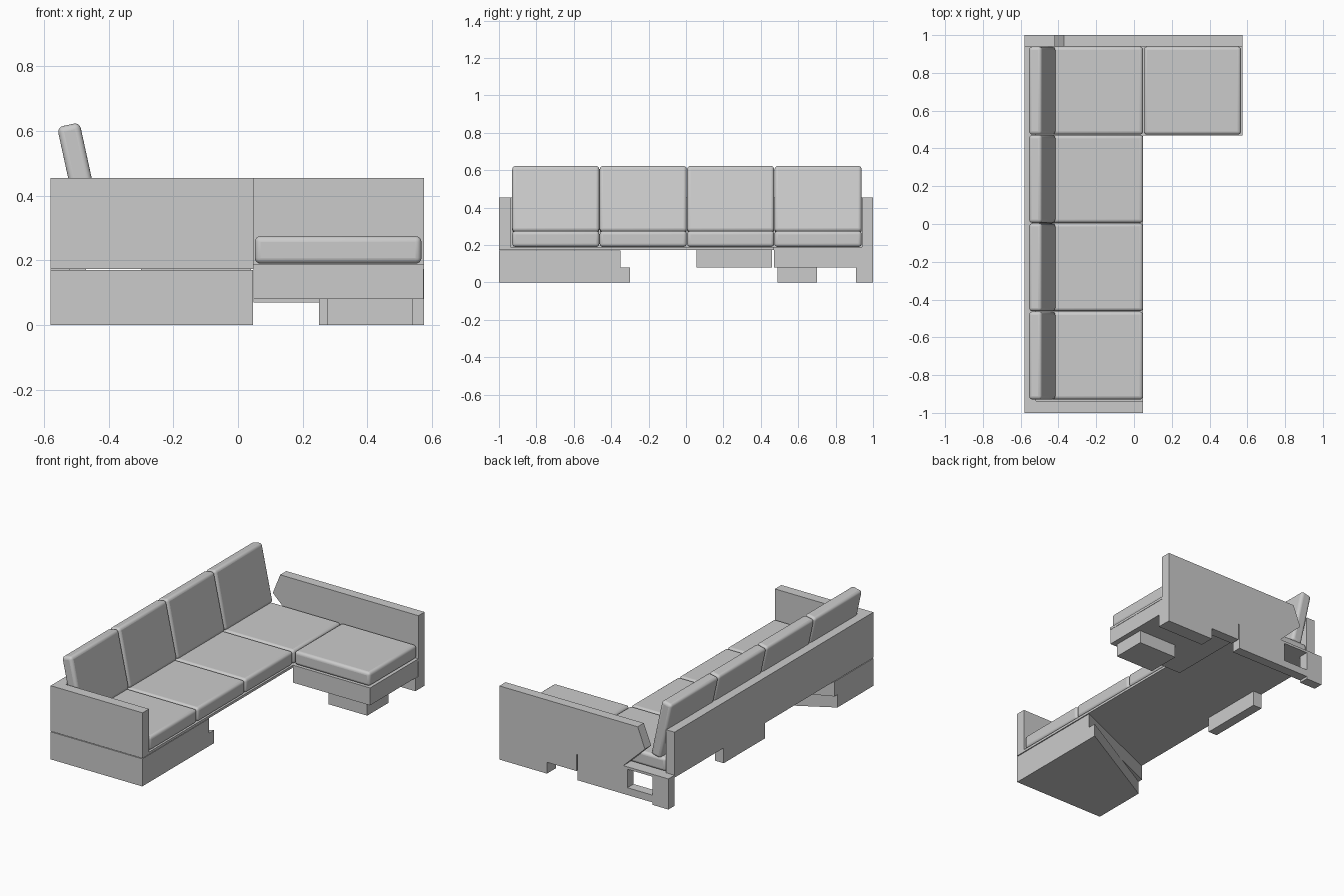
import bpy, bmesh, math
from mathutils import Vector, Matrix

if "Cube" in bpy.data.objects:
    bpy.data.objects.remove(bpy.data.objects["Cube"])


def finish(name, bm, bevel=0.0, segs=4):
    bmesh.ops.recalc_face_normals(bm, faces=bm.faces)
    me = bpy.data.meshes.new(name)
    bm.to_mesh(me)
    bm.free()
    ob = bpy.data.objects.new(name, me)
    bpy.context.collection.objects.link(ob)
    if bevel:
        mod = ob.modifiers.new("round", 'BEVEL')
        mod.width, mod.segments = bevel, segs
        for o in bpy.context.selected_objects:
            o.select_set(False)
        ob.select_set(True)
        bpy.context.view_layer.objects.active = ob
        bpy.ops.object.shade_smooth_by_angle(angle=math.radians(35))
    return ob


def box(name, x, y, z, bevel=0.0, tilt=0.0):
    """Box from (min, max) ranges; tilt leans it about its centre on y."""
    size = Vector((x[1] - x[0], y[1] - y[0], z[1] - z[0]))
    mid = Vector((x[0] + x[1], y[0] + y[1], z[0] + z[1])) / 2
    bm = bmesh.new()
    bmesh.ops.create_cube(bm, size=1, matrix=Matrix.Diagonal((*size, 1)))
    ob = finish(name, bm, bevel)
    ob.location = mid
    ob.rotation_euler.y = tilt
    return ob


def prism(name, pts, offset):
    """Extrude a planar outline along an offset vector."""
    bm = bmesh.new()
    face = bm.faces.new([bm.verts.new(p) for p in pts])
    ext = bmesh.ops.extrude_face_region(bm, geom=[face])
    verts = [g for g in ext["geom"] if isinstance(g, bmesh.types.BMVert)]
    bmesh.ops.translate(bm, verts=verts, vec=offset)
    return finish(name, bm)


# Four seat cushions with their leaning back cushions
W = 0.4675
for i in range(4):
    y0 = -0.93 + i * W
    span = (y0 + 0.001, y0 + W - 0.001)
    box(f"seat_cushion_{i + 1}", (-0.52, 0.048), span, (0.19, 0.275), 0.018)
    box(f"back_cushion_{i + 1}", (-0.521, -0.450), span, (0.262, 0.622), 0.018,
        math.radians(-12.3)).location = (-0.486, sum(span) / 2, 0.443)
box("chaise_cushion", (0.052, 0.567), (0.473, 0.939), (0.19, 0.275), 0.018)

# Platform under the cushions
L = [(-0.58, -1), (0.048, -1), (0.048, 0.468), (0.575, 0.468), (0.575, 1), (-0.58, 1)]
prism("seat_platform", [(x, y, 0.174) for x, y in L], (0, 0, 0.015))

# Back panel with its stepped lower edge
back = [(-1, 0.175), (-1, 0.455), (0.94, 0.455), (0.94, 0.175),
        (0.46, 0.175), (0.46, 0.08), (0.055, 0.08), (0.055, 0.175)]
prism("back_panel", [(-0.58, y, z) for y, z in back], (0.06, 0, 0))

# Near arm and the wedge-shaped plinth below it
box("near_arm", (-0.58, 0.048), (-1, -0.937), (0.187, 0.455))
plinth = [(-0.58, -1), (0.046, -1), (0.046, -0.35), (-0.58, -0.62)]
prism("near_plinth", [(x, y, 0.08) for x, y in plinth], (0, 0, 0.09))
foot = [(-0.58, -1), (0.046, -1), (0.046, -0.30), (-0.58, -0.65)]
prism("near_foot", [(x, y, 0.0) for x, y in foot], (0, 0, 0.08))

# Far arm with a pointed inner end
arm = [(-0.37, 0.455), (0.575, 0.455), (0.575, 0.187), (-0.27, 0.187), (-0.42, 0.33)]
prism("far_arm", [(x, 0.94, z) for x, z in arm], (0, 0.06, 0))

# Chaise base, its feet and the far rail
box("chaise_base", (0.048, 0.573), (0.47, 0.94), (0.08, 0.174))
box("chaise_foot", (0.275, 0.54), (0.49, 0.70), (0, 0.08))
box("far_rail", (0.048, 0.575), (0.94, 1), (0.07, 0.174))
box("far_rail_foot", (0.25, 0.575), (0.91, 1), (0, 0.08))
box("far_low_rail", (-0.30, 0.04), (0.94, 1), (0.015, 0.174))
box("far_corner_foot", (-0.58, -0.47), (0.94, 1), (0, 0.174))
box("far_link_rail", (-0.47, -0.30), (0.94, 1), (0.015, 0.06))
